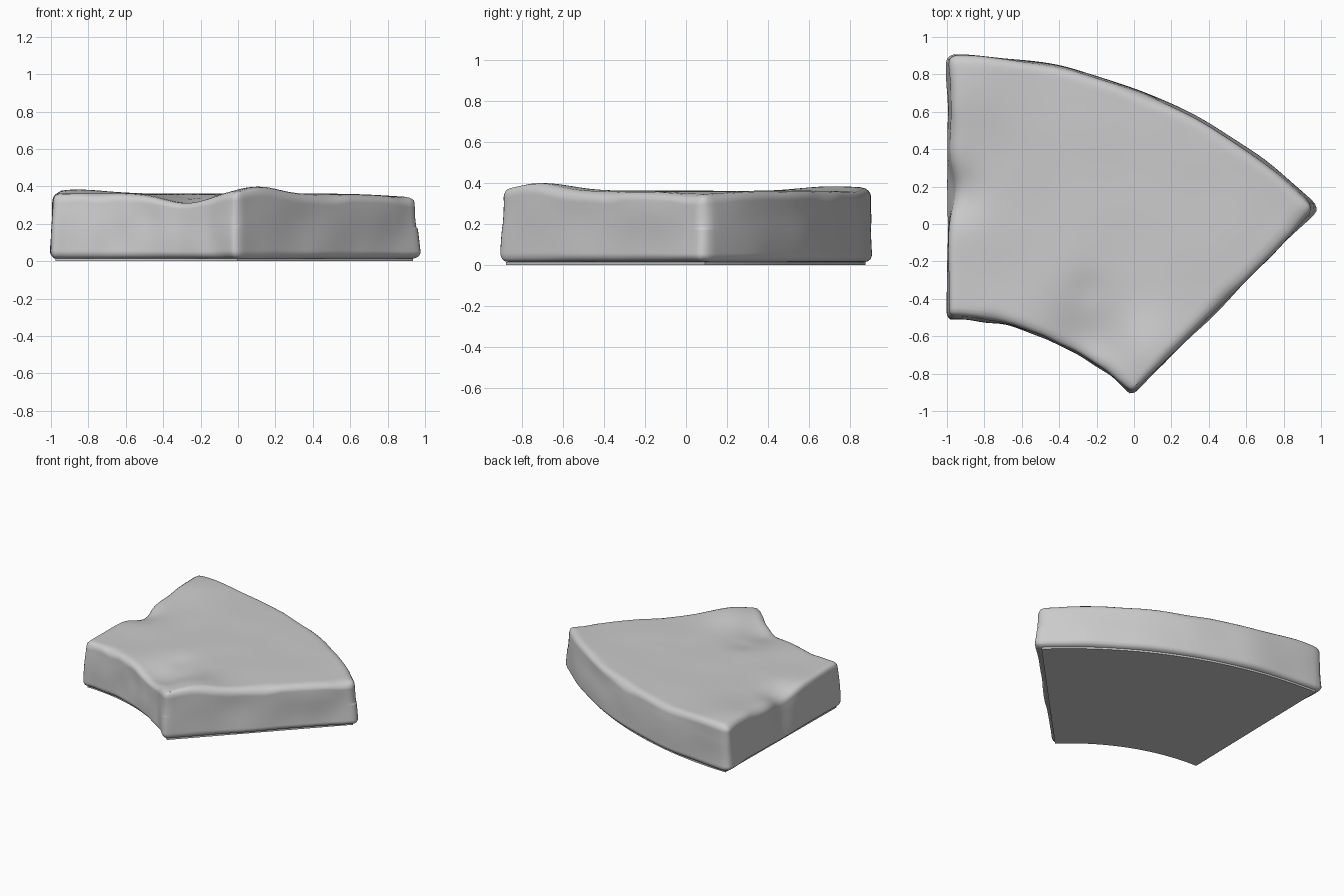
import bpy, bmesh, math
from mathutils import Vector, noise

cube = bpy.data.objects.get("Cube")
if cube:
    bpy.data.objects.remove(cube, do_unlink=True)

# Stone material
stone = bpy.data.materials.new("grey stone")
stone.use_nodes = True
GREY = (0.6, 0.6, 0.6, 1)
stone.diffuse_color = GREY
stone.node_tree.nodes["Principled BSDF"].inputs["Base Color"].default_value = GREY
stone.node_tree.nodes["Principled BSDF"].inputs["Roughness"].default_value = 0.8

# The slab is one eighth of a ring
CENTRE = Vector((-1.0, -1.91))
R_IN, R_OUT = 1.4, 2.82
SWEEP = math.pi / 4
R_MID = (R_IN + R_OUT) / 2
HALF = Vector((R_MID * SWEEP / 2, (R_OUT - R_IN) / 2, 0.18))
ROUND = 0.045

# Broad swells and hollows of the worn top: x, y, width, height
SWELLS = [(-0.85, 0.75, 0.25, 0.022), (-0.98, 0.17, 0.14, -0.06),
          (-0.25, -0.62, 0.2, -0.05), (0.1, -0.7, 0.2, 0.042),
          (0.95, 0.1, 0.25, -0.015), (-0.25, -0.35, 0.1, -0.012)]


def ring_point(s, t):
    """Bend flat slab coordinates into the ring sector."""
    angle = SWEEP / 2 + s / R_MID
    radius = R_MID + t
    return CENTRE + radius * Vector((math.sin(angle), math.cos(angle)))


def top_height(x, y):
    h = 0.36 + 0.006 * noise.noise(Vector((x * 3, y * 3, 5)))
    for cx, cy, w, a in SWELLS:
        h += a * math.exp(-((x - cx) ** 2 + (y - cy) ** 2) / (w * w))
    return h


def add_object(name, bm):
    bmesh.ops.recalc_face_normals(bm, faces=bm.faces)
    mesh = bpy.data.meshes.new(name)
    bm.to_mesh(mesh)
    bm.free()
    mesh.materials.append(stone)
    obj = bpy.data.objects.new(name, mesh)
    bpy.context.collection.objects.link(obj)
    bpy.ops.object.select_all(action='DESELECT')
    obj.select_set(True)
    bpy.context.view_layer.objects.active = obj
    bpy.ops.object.shade_smooth_by_angle(angle=math.radians(40))
    return obj


# Worn stone body: a finely cut box, rounded, bent and weathered
bm = bmesh.new()
bmesh.ops.create_cube(bm, size=2)
bmesh.ops.subdivide_edges(bm, edges=bm.edges[:], cuts=55, use_grid_fill=True)
for v in bm.verts:
    p = Vector(c * h for c, h in zip(v.co, HALF))
    # Uneven rounding gives the chipped rim
    chip = max(0, noise.noise(Vector((p.x * 4, p.y * 4, p.z * 3 + 2))))
    r = ROUND + (0.04 * chip if p.z > 0 else 0)
    core = Vector(max(-h + r, min(h - r, c)) for c, h in zip(p, HALF))
    off = p - core
    if off.length > 1e-6:
        p = core + off.normalized() * r
    up = (p.z + HALF.z) / (2 * HALF.z)
    # Hollows in the side walls
    dent = 0.012 * noise.noise(Vector((p.x * 4, p.y * 4, up * 1.5)))
    p.x += (dent - 0.012 * up) * (p.x / HALF.x) ** 5
    p.y += (dent - 0.012 * up) * (p.y / HALF.y) ** 5
    xy = ring_point(p.x, p.y)
    # Notch worn into the straight left wall
    xy.x += 0.04 * up * math.exp(-((xy.y - 0.2) / 0.13) ** 2) * max(0, -p.x / HALF.x) ** 8
    base = 0.012
    v.co = (xy.x, xy.y, base + up * (top_height(xy.x, xy.y) - base))
add_object("stone_slab", bm)

# Thin flat bedding plate underneath
bm = bmesh.new()
INSET = 0.035
a, b = HALF.x - INSET, HALF.y - INSET
STEPS = 24
arc = [a * (2 * i / STEPS - 1) for i in range(STEPS + 1)]
rim = [ring_point(s, b) for s in arc] + [ring_point(s, -b) for s in reversed(arc)]
face = bm.faces.new([bm.verts.new((p.x, p.y, 0)) for p in rim])
extruded = bmesh.ops.extrude_face_region(bm, geom=[face])["geom"]
bmesh.ops.translate(bm, vec=(0, 0, 0.014),
                    verts=[g for g in extruded if isinstance(g, bmesh.types.BMVert)])
add_object("base_plate", bm)
